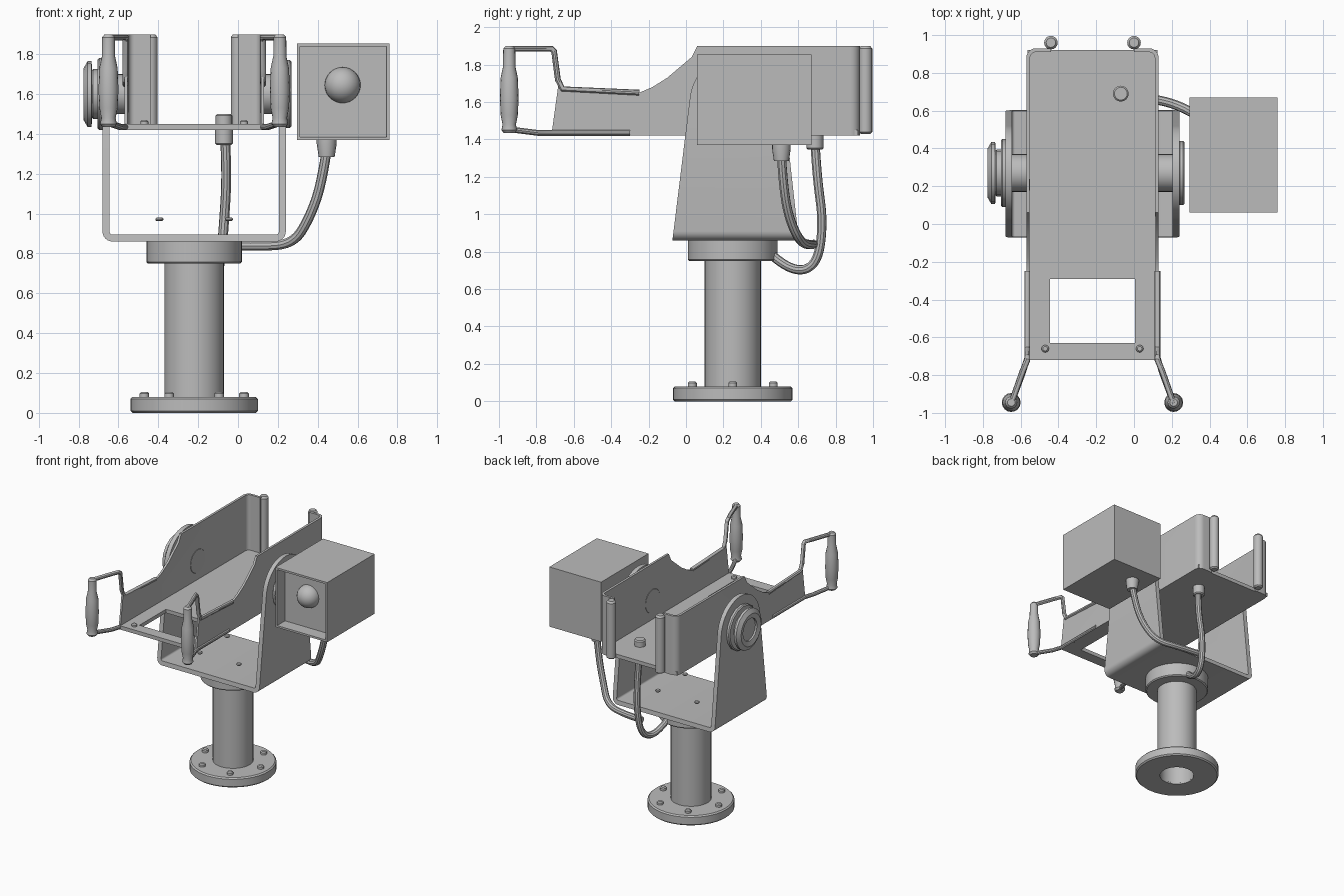
import bpy, bmesh
from math import sin, cos, pi, radians
from mathutils import Vector, Matrix

if "Cube" in bpy.data.objects:
    bpy.data.objects.remove(bpy.data.objects["Cube"])

GREY = (0.5, 0.5, 0.5, 1)
metal = bpy.data.materials.new("grey metal")
metal.use_nodes = True
metal.diffuse_color = GREY
metal.node_tree.nodes["Principled BSDF"].inputs["Base Color"].default_value = GREY

CX, CY = -0.22, 0.25      # mast axis
PIVOT = (0.27, 1.60)      # tilt axis (y, z)


def finish(name, bm):
    bmesh.ops.recalc_face_normals(bm, faces=bm.faces)
    me = bpy.data.meshes.new(name)
    bm.to_mesh(me)
    bm.free()
    me.materials.append(metal)
    ob = bpy.data.objects.new(name, me)
    bpy.context.collection.objects.link(ob)
    smooth(ob)
    return ob


def smooth(ob):
    bpy.ops.object.select_all(action="DESELECT")
    ob.select_set(True)
    bpy.context.view_layer.objects.active = ob
    bpy.ops.object.shade_smooth_by_angle(angle=radians(35))


def prism(name, pts, axis, lo, hi):
    """Extrude a flat outline along one axis."""
    place = {"x": lambda a, b, t: (t, a, b),
             "y": lambda a, b, t: (a, t, b),
             "z": lambda a, b, t: (a, b, t)}[axis]
    bm = bmesh.new()
    face = bm.faces.new([bm.verts.new(place(a, b, lo)) for a, b in pts])
    new = bmesh.ops.extrude_face_region(bm, geom=[face])["geom"]
    shift = Vector(place(0, 0, hi - lo))
    bmesh.ops.translate(bm, vec=shift, verts=[v for v in new if isinstance(v, bmesh.types.BMVert)])
    return finish(name, bm)


def box(name, x, y, z):
    return prism(name, [(x[0], y[0]), (x[1], y[0]), (x[1], y[1]), (x[0], y[1])], "z", *z)


def lathe(name, profile, origin, axis="z", n=32, closed=False):
    """Revolve (radius, height) pairs about an axis through origin."""
    bm = bmesh.new()
    rings = [[bm.verts.new((r * cos(2 * pi * i / n), r * sin(2 * pi * i / n), h))
              for i in range(n)] for r, h in profile]
    pairs = list(zip(rings, rings[1:])) + ([(rings[-1], rings[0])] if closed else [])
    for a, b in pairs:
        for i in range(n):
            j = (i + 1) % n
            bm.faces.new((a[i], a[j], b[j], b[i]))
    if not closed:
        bm.faces.new(rings[0])
        bm.faces.new(rings[-1])
    turn = {"z": Matrix(), "x": Matrix.Rotation(pi / 2, 4, "Y")}[axis]
    bm.transform(Matrix.Translation(origin) @ turn)
    return finish(name, bm)


def disc(name, r, origin, lo, hi, axis="z", n=32):
    c = min(0.008, (hi - lo) / 3)
    return lathe(name, [(r - c, lo), (r, lo + c), (r, hi - c), (r - c, hi)], origin, axis, n)


def tube(name, pts, r, kind="NURBS"):
    cu = bpy.data.curves.new(name, "CURVE")
    cu.dimensions = "3D"
    cu.bevel_depth, cu.bevel_resolution, cu.use_fill_caps = r, 3, True
    sp = cu.splines.new(kind)
    sp.points.add(len(pts) - 1)
    for p, co in zip(sp.points, pts):
        p.co = (*co, 1)
    if kind == "NURBS":
        sp.order_u, sp.use_endpoint_u, sp.resolution_u = 3, True, 8
    cu.materials.append(metal)
    ob = bpy.data.objects.new(name, cu)
    bpy.context.collection.objects.link(ob)
    bpy.ops.object.select_all(action="DESELECT")
    ob.select_set(True)
    bpy.context.view_layer.objects.active = ob
    bpy.ops.object.convert(target="MESH")
    smooth(bpy.context.object)


def intersect(ob, cutter):
    cutter.hide_render = True
    mod = ob.modifiers.new("trim", "BOOLEAN")
    mod.operation, mod.object, mod.solver = "INTERSECT", cutter, "EXACT"
    bpy.context.view_layer.objects.active = ob
    bpy.ops.object.modifier_apply(modifier=mod.name)
    bpy.data.objects.remove(cutter)
    smooth(ob)


def arc(cx, cy, r, a0, a1, n=6):
    return [(cx + r * cos(radians(a0 + (a1 - a0) * i / n)),
             cy + r * sin(radians(a0 + (a1 - a0) * i / n))) for i in range(n + 1)]


# Mast: hollow flange and column, bolts, turntable
lathe("base_flange", [(0.13, 0), (0.31, 0), (0.32, 0.01), (0.32, 0.07), (0.31, 0.08), (0.13, 0.08)],
      (CX, CY, 0), n=40, closed=True)
lathe("column", [(0.13, 0.01), (0.15, 0.01), (0.15, 0.76), (0.13, 0.76)], (CX, CY, 0), closed=True)
for i in range(6):
    a = i * pi / 3
    disc("flange_bolt", 0.024, (CX + 0.25 * cos(a), CY + 0.25 * sin(a), 0), 0.07, 0.105, n=12)
disc("turntable", 0.24, (CX, CY, 0), 0.75, 0.87, n=40)

# Yoke: rounded U strip trimmed to the tapered arm outline
L, R, T = -0.68, 0.24, 0.035
u_shape = ([(L, 1.95)] + arc(L + 0.05, 0.91, 0.05, 180, 270) + arc(R - 0.05, 0.91, 0.05, 270, 360)
           + [(R, 1.95), (R - T, 1.95)] + arc(R - 0.05, 0.91, 0.015, 360, 270)
           + arc(L + 0.05, 0.91, 0.015, 270, 180) + [(L + T, 1.95)])
yoke = prism("yoke", u_shape, "y", -0.3, 0.9)
side = [(-0.08, 0.8), (0.61, 0.8)] + arc(*PIVOT, 0.25, 5, 175, 20)
intersect(yoke, prism("yoke_outline", side, "x", -1, 1))
for sx in (-1, 1):
    for sy in (-1, 1):
        disc("plate_bolt", 0.02, (CX + sx * 0.175, CY + sy * 0.175, 0), 0.963, 0.98, n=12)

# Pivot hubs between yoke and cradle, with clamp washers outside
y, z = PIVOT
disc("left_hub", 0.1, (0, y, z), 0.11, 0.22, "x")
disc("right_hub", 0.1, (0, y, z), -0.66, -0.55, "x")
disc("left_washer", 0.17, (0, y, z), 0.235, 0.268, "x", 16)
disc("right_washer", 0.18, (0, y, z), -0.705, -0.67, "x", 16)
disc("right_knob_neck", 0.125, (0, y, z), -0.735, -0.69, "x", 16)
lathe("right_knob", [(0.09, -0.75), (0.09, -0.765), (0.13, -0.775), (0.165, -0.755), (0.165, -0.735), (0.09, -0.73)],
      (0, y, z), "x", 16)

# Cradle floor with a front opening
MID = -0.22
box("cradle_floor", (MID - 0.345, MID + 0.345), (-0.29, 0.92), (1.42, 1.45))
box("front_crossbar", (MID - 0.34, MID + 0.34), (-0.72, -0.63), (1.42, 1.45))

profile = [(-0.72, 1.42), (0.95, 1.42), (0.95, 1.9), (0.06, 1.9), (0.03, 1.84), (-0.1, 1.73),
           (-0.18, 1.68), (-0.25, 1.65), (-0.64, 1.67), (-0.68, 1.71)]
for s, word in ((1, "left"), (-1, "right")):
    X = lambda d: MID + s * d
    box(word + "_floor_rail", sorted((X(0.225), X(0.345))), (-0.66, -0.28), (1.42, 1.45))
    # Side wall turning inward at the back
    plan = ([(0.335, -0.8), (0.35, -0.8)] + arc(0.3, 0.88, 0.05, 0, 90)
            + [(0.22, 0.93), (0.22, 0.91)] + arc(0.3, 0.88, 0.03, 90, 0))
    wall = prism(word + "_wall", [(X(a), b) for a, b in plan], "z", 1.3, 2)
    intersect(wall, prism("wall_outline", profile, "x", -1, 1))
    # Back post
    lathe(word + "_back_post", [(0.025, 1.43), (0.036, 1.44), (0.036, 1.885), (0.025, 1.9)],
          (X(0.22), 0.96, 0), n=16)
    # Handle bracket and grip
    gx, wx = X(0.43), X(0.345)
    tube(word + "_upper_bracket", [(gx, -0.95, 1.885), (X(0.37), -0.78, 1.885), (wx, -0.72, 1.885),
                                   (wx, -0.705, 1.87), (wx, -0.685, 1.72), (wx, -0.66, 1.67),
                                   (wx, -0.25, 1.65)], 0.016, "POLY")
    tube(word + "_lower_bracket", [(gx, -0.95, 1.455), (X(0.37), -0.79, 1.435),
                                   (wx, -0.71, 1.435), (wx, -0.3, 1.435)], 0.016, "POLY")
    lathe(word + "_grip", [(0.03, 1.435), (0.042, 1.45), (0.036, 1.48), (0.046, 1.53), (0.05, 1.62),
                           (0.046, 1.73), (0.033, 1.79), (0.032, 1.885), (0.02, 1.9)],
          (gx, -0.945, 0), n=16)
    disc(word + "_crossbar_bolt", 0.02, (X(0.25), -0.66, 0), 1.44, 1.47, n=12)

# Lamp housing: open box with sunken front and round lens
bm = bmesh.new()
lo, hi = Vector((0.295, 0.06, 1.37)), Vector((0.76, 0.67, 1.855))
bmesh.ops.create_cube(bm, size=1)
for v in bm.verts:
    v.co = [(lo[i] + hi[i]) / 2 + v.co[i] * (hi[i] - lo[i]) for i in range(3)]
front = min(bm.faces, key=lambda f: f.calc_center_median().y)
bmesh.ops.inset_region(bm, faces=[front], thickness=0.022)
bmesh.ops.inset_region(bm, faces=[front], thickness=0.001, depth=-0.1)
finish("lamp_housing", bm)
bm = bmesh.new()
bmesh.ops.create_uvsphere(bm, u_segments=24, v_segments=16, radius=0.09)
bmesh.ops.translate(bm, vec=(0.525, 0.16, 1.645), verts=bm.verts)
finish("lamp_lens", bm)

# Cables with their connectors
lathe("lamp_connector", [(0.04, 1.285), (0.05, 1.35), (0.05, 1.38)], (0.445, 0.51, 0), n=16)
disc("floor_connector", 0.045, (-0.07, 0.69, 0), 1.345, 1.43, n=16)
disc("floor_nut", 0.042, (-0.07, 0.69, 0), 1.44, 1.5, n=16)
tube("lamp_cable", [(0.445, 0.51, 1.32), (0.42, 0.52, 1.15), (0.36, 0.55, 0.98), (0.28, 0.61, 0.85),
                    (0.12, 0.665, 0.835), (-0.08, 0.68, 0.84)], 0.025)
tube("floor_cable", [(-0.065, 0.69, 1.38), (-0.055, 0.7, 1.2), (-0.07, 0.735, 0.95), (-0.09, 0.7, 0.72),
                     (-0.13, 0.56, 0.69), (-0.16, 0.45, 0.79)], 0.025)
